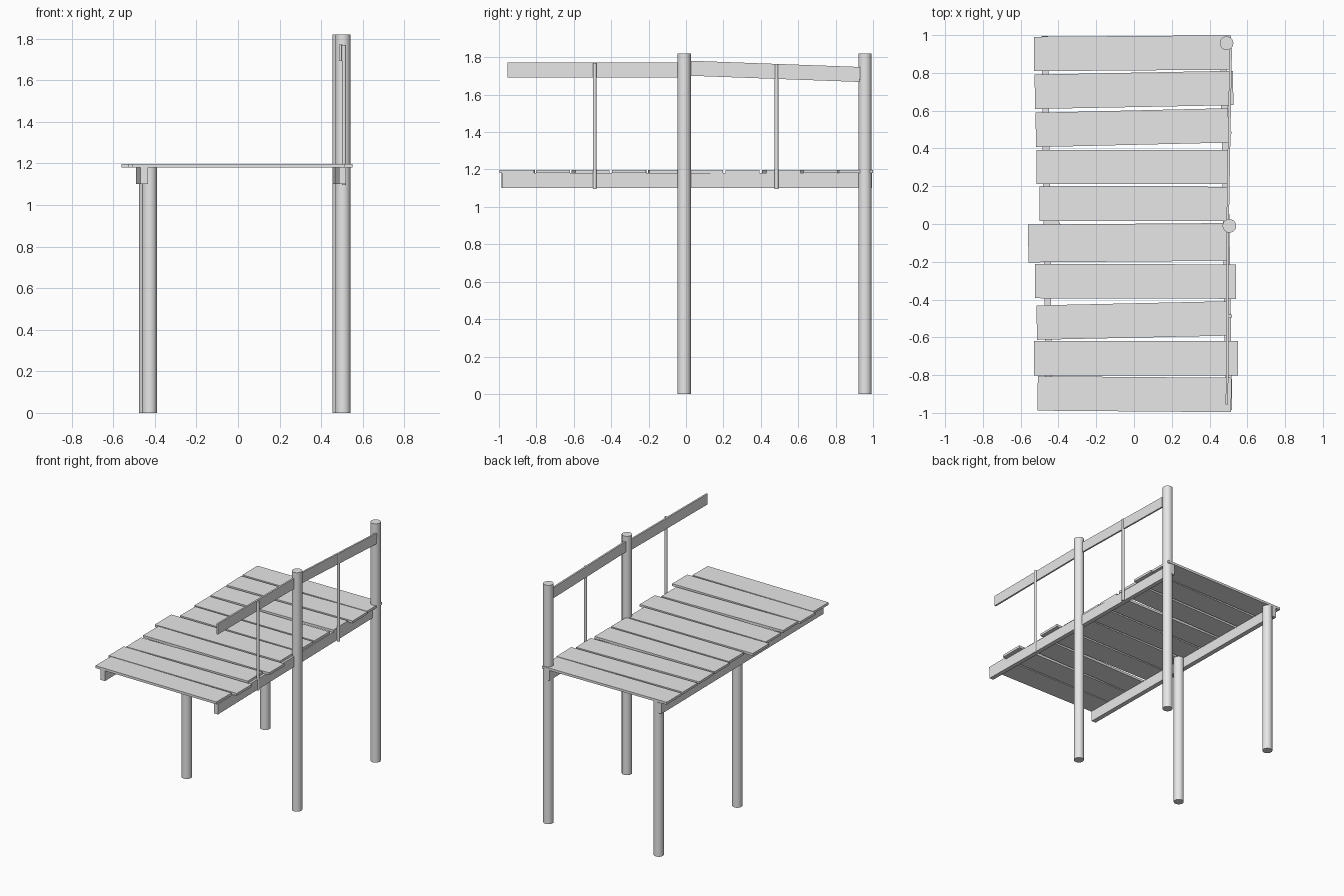
import bpy
from mathutils import Vector

cube = bpy.data.objects.get("Cube")
if cube:
    bpy.data.objects.remove(cube, do_unlink=True)

grey = bpy.data.materials.new("plain_grey")
grey.use_nodes = True
grey.diffuse_color = (0.8, 0.8, 0.8, 1)
grey.node_tree.nodes["Principled BSDF"].inputs["Base Color"].default_value = (0.8, 0.8, 0.8, 1)


def board(name, start, end, width, height):
    """Rectangular timber running from start to end, kept upright."""
    a, b = Vector(start), Vector(end)
    run = b - a
    bpy.ops.mesh.primitive_cube_add(size=1, location=(a + b) / 2)
    ob = bpy.context.object
    ob.name = name
    ob.rotation_euler = run.to_track_quat('Y', 'Z').to_euler()
    ob.scale = (width, run.length, height)
    ob.data.materials.append(grey)


def pole(name, x, y, bottom, top, radius, sides):
    """Round upright with sharp rims."""
    bpy.ops.mesh.primitive_cylinder_add(vertices=sides, radius=radius, depth=top - bottom,
                                        location=(x, y, (top + bottom) / 2))
    ob = bpy.context.object
    ob.name = name
    ob.data.materials.append(grey)
    bpy.ops.object.shade_smooth_by_angle()


# Posts: tall on the railing side, cut off under the deck on the other
pole("front_left_post", 0.505, -0.01, 0, 1.82, 0.036, 24)
pole("back_left_post", 0.49, 0.957, 0, 1.82, 0.036, 24)
pole("front_right_post", -0.425, -0.01, 0, 1.18, 0.036, 24)
pole("back_right_post", -0.44, 0.957, 0, 1.18, 0.036, 24)

# Beams under the deck
board("left_beam", (0.503, -0.985, 1.14), (0.473, 0.995, 1.14), 0.034, 0.08)
board("right_beam", (-0.45, -0.985, 1.14), (-0.472, 0.995, 1.14), 0.036, 0.08)

# Deck planks: right end x, y and left end x, y, slightly uneven
planks = [
    (-0.53, 0.90, 0.515, 0.908),
    (-0.525, 0.70, 0.525, 0.72),
    (-0.52, 0.498, 0.50, 0.522),
    (-0.515, 0.302, 0.495, 0.302),
    (-0.50, 0.108, 0.495, 0.106),
    (-0.56, -0.103, 0.49, -0.095),
    (-0.525, -0.302, 0.54, -0.305),
    (-0.515, -0.522, 0.495, -0.50),
    (-0.53, -0.71, 0.55, -0.71),
    (-0.51, -0.897, 0.515, -0.905),
]
for i, (xr, yr, xl, yl) in enumerate(planks, 1):
    width = 0.2 if i == 6 else 0.182
    board(f"deck_plank_{i}", (xr, yr, 1.189), (xl, yl, 1.189), width, 0.018)

# Handrail in two lengths, the back one sloping down
board("front_handrail", (0.492, -0.955, 1.732), (0.496, 0, 1.732), 0.013, 0.08)
board("back_handrail", (0.496, 0, 1.742), (0.512, 0.93, 1.708), 0.013, 0.08)

# Thin balusters
pole("front_baluster", 0.51, -0.488, 1.095, 1.77, 0.01, 12)
pole("back_baluster", 0.508, 0.484, 1.095, 1.765, 0.01, 12)
